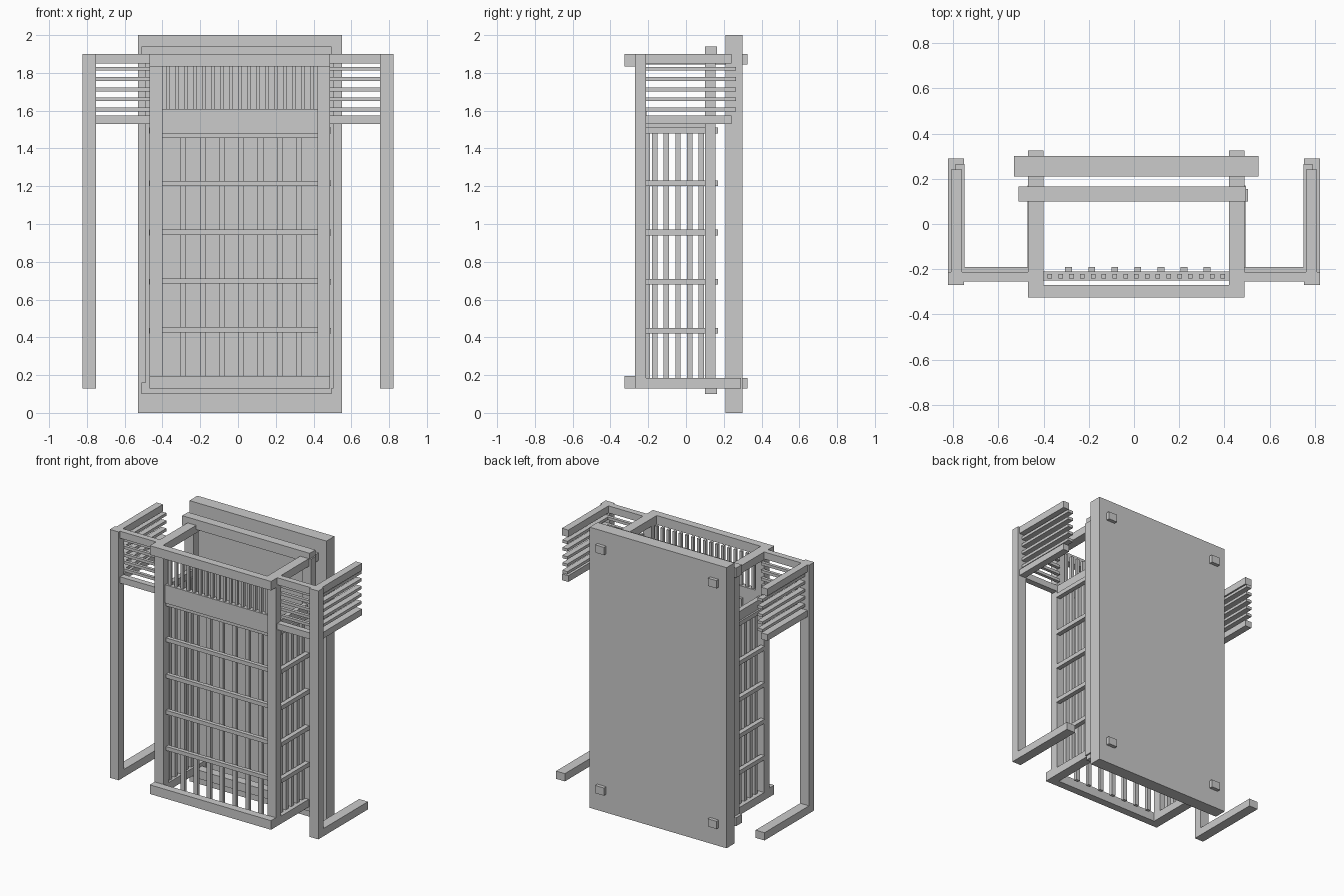
import bpy
import bmesh
from mathutils import Matrix, Vector


def boxes(name, items):
    """One object made of boxes, each given as x0, x1, y0, y1, z0, z1."""
    bm = bmesh.new()
    for x0, x1, y0, y1, z0, z1 in items:
        size = Vector((x1 - x0, y1 - y0, z1 - z0))
        mid = Vector((x0 + x1, y0 + y1, z0 + z1)) / 2
        bmesh.ops.create_cube(bm, size=1, matrix=Matrix.Translation(mid) @ Matrix.Diagonal(size).to_4x4())
    mesh = bpy.data.meshes.new(name)
    bm.to_mesh(mesh)
    bm.free()
    obj = bpy.data.objects.new(name, mesh)
    bpy.context.collection.objects.link(obj)
    return obj


CX = 0.01            # centre line of the cage
IN, OUT = 0.41, 0.478  # inner and outer half widths of the cage posts


def sided(s, a, b):
    """x range from half widths a, b on side s of the cage."""
    return tuple(sorted((CX + s * a, CX + s * b)))


# Back panel and the frame in front of it
boxes("back_panel", [(-0.53, 0.55, 0.21, 0.30, 0, 2)])
boxes("back_frame", [
    (-0.51, 0.495, 0.10, 0.165, 1.87, 1.94),
    (-0.51, 0.495, 0.10, 0.165, 0.10, 0.16),
    (-0.49, -0.42, 0.10, 0.155, 0.16, 1.87),
    (0.435, 0.505, 0.10, 0.155, 0.13, 1.90)])

# Front rails, board and posts of the cage
boxes("front_rails", [
    (-0.468, 0.488, -0.325, -0.27, 1.835, 1.90),
    (-0.468, 0.488, -0.325, -0.27, 0.13, 0.195)])
boxes("front_board", [(-0.40, 0.42, -0.25, -0.21, 1.48, 1.61)])
for s, side in ((-1, "left"), (1, "right")):
    x = sided(s, IN, OUT)
    boxes(side + "_front_post", [(*x, -0.27, -0.212, 0.13, 1.90)])
    # Side rails whose ends come through the back panel
    boxes(side + "_side_rails", [
        (*x, -0.27, 0.325, 1.845, 1.90),
        (*x, -0.27, 0.325, 0.13, 0.185)])
    boxes(side + "_side_board", [(*sided(s, 0.435, 0.47), -0.212, 0.10, 1.51, 1.575)])
    # Side grid
    boxes(side + "_side_uprights", [
        (*sided(s, 0.425, 0.45), y - 0.014, y + 0.014, 0.14, 1.53)
        for y in (-0.165, -0.105, -0.042, 0.02, 0.08)])
    boxes(side + "_side_crossbars", [
        (*sided(s, 0.45, 0.482), -0.212, 0.17, z - 0.015, z + 0.015)
        for z in (0.435, 0.695, 0.955, 1.215, 1.495)])

# Front grid and the close slats above it
boxes("front_uprights", [
    (0.017 + i * 0.102 - 0.015, 0.017 + i * 0.102 + 0.015, -0.212, -0.19, 0.14, 1.53)
    for i in range(-3, 4)])
boxes("front_crossbars", [
    (-0.40, 0.42, -0.24, -0.212, z - 0.014, z + 0.014)
    for z in (0.44, 0.698, 0.956, 1.214, 1.47)])
boxes("top_slats", [
    (-0.372 + i * 0.0478 - 0.01, -0.372 + i * 0.0478 + 0.01, -0.24, -0.22, 1.60, 1.85)
    for i in range(17)])

# Side wings: post, foot, rails and slats
for s, side in ((-1, "left"), (1, "right")):
    def wing(a, b):
        return tuple(sorted((s * a, s * b)))
    inner = 0.468 if s < 0 else 0.488
    boxes(side + "_wing_post", [(*wing(0.752, 0.822), -0.27, -0.212, 0.13, 1.90)])
    boxes(side + "_wing_foot", [(*wing(0.752, 0.822), -0.212, 0.29, 0.13, 0.185)])
    boxes(side + "_wing_rails", [
        box for z0, z1 in ((1.53, 1.575), (1.85, 1.90)) for box in (
            (*wing(inner, 0.752), -0.255, -0.212, z0, z1),
            (*wing(0.76, 0.81), -0.212, 0.24, z0, z1))])
    boxes(side + "_wing_slats", [
        box for z in (1.606, 1.66, 1.712, 1.768, 1.822) for box in (
            (*wing(inner - 0.01, 0.752), -0.212, -0.19, z - 0.01, z + 0.01),
            (*wing(0.75, 0.79), -0.212, 0.265, z - 0.01, z + 0.01))])
